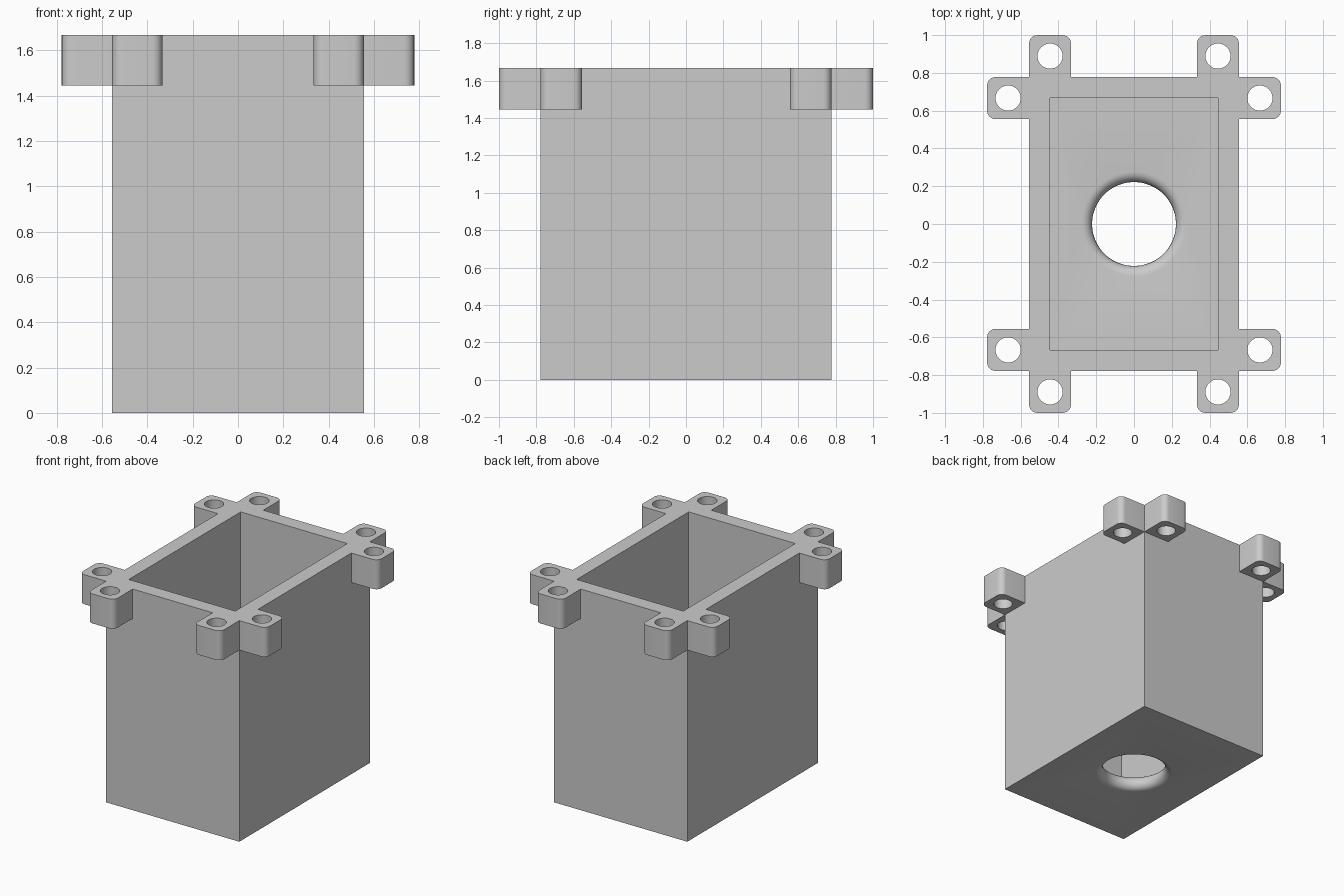
import bpy, bmesh
from math import sin, cos, pi

cube = bpy.data.objects.get("Cube")
if cube:
    bpy.data.objects.remove(cube, do_unlink=True)

U = 1 / 9                           # wall thickness, the design module
BX, BY, H = 5 * U, 7 * U, 15 * U    # half width, half depth, height
LUG = 2 * U                         # lug width, reach and height
ZL = H - LUG                        # underside of the lugs
HOLE, BOLT, ROUND = 2 * U, 0.6 * U, 0.4 * U
SEG = 48

bm = bmesh.new()


def face(points, smooth=False):
    f = bm.faces.new([bm.verts.new(p) for p in points])
    f.smooth = smooth


def circle(r, n, cx=0, cy=0):
    return [(cx + r * cos(2 * pi * i / n), cy + r * sin(2 * pi * i / n)) for i in range(n)]


def strip(lower, upper, closed=True):
    """Join two equal rows of points with quads."""
    n = len(lower)
    for i in range(n if closed else n - 1):
        j = (i + 1) % n
        face((lower[i], lower[j], upper[j], upper[i]))


def at(points, z):
    return [(x, y, z) for x, y in points]


def prism(points, z0, z1, closed=True):
    strip(at(points, z0), at(points, z1), closed)


def lug_path(half, wall):
    """Open outline of one lug: along the wall and outward from it."""
    a, b, out = half - LUG, half, wall + LUG
    arc = [(ROUND * sin(k * pi / 12), ROUND * cos(k * pi / 12)) for k in range(7)]
    left = [(a + ROUND - c, out - ROUND + s) for s, c in arc]
    right = [(b - ROUND + c, out - ROUND + s) for s, c in reversed(arc)]
    return [(a, wall)] + left + right + [(b, wall)]


# Outer walls, notched at the top corners where the lugs attach
def wall_outline(half):
    m = half - LUG
    return [(-half, 0), (half, 0), (half, ZL), (m, ZL),
            (m, H), (-m, H), (-m, ZL), (-half, ZL)]


for s in (-1, 1):
    face([(u, s * BY, z) for u, z in wall_outline(BX)])
    face([(s * BX, u, z) for u, z in wall_outline(BY)])

# Eight bolt lugs with through holes
for sx in (-1, 1):
    for sy in (-1, 1):
        end_lug = lug_path(BX, BY)
        side_lug = [(y, x) for x, y in lug_path(BY, BX)]
        for path, cx, cy in ((end_lug, BX - U, BY + U), (side_lug, BX + U, BY - U)):
            prism([(sx * x, sy * y) for x, y in path], ZL, H, closed=False)
            prism(circle(BOLT, 32, sx * cx, sy * cy), ZL, H)

# Cavity walls
ix, iy = BX - U, BY - U
prism([(-ix, -iy), (ix, -iy), (ix, iy), (-ix, iy)], U, H)

# Fully rounded rim of the floor hole
STEPS = 12
rings = []
for k in range(STEPS + 1):
    t = -pi / 2 + pi * k / STEPS
    rings.append(at(circle(HOLE + U / 2 * (1 - cos(t)), SEG), U / 2 * (1 + sin(t))))
for low, high in zip(rings, rings[1:]):
    strip(low, high)

bmesh.ops.remove_doubles(bm, verts=bm.verts, dist=1e-4)


# Flat horizontal faces: bottom, floor, rim and lug undersides
def fill(z, keep=lambda c: True):
    edges = [e for e in bm.edges if e.is_boundary
             and all(abs(v.co.z - z) < 1e-4 for v in e.verts)
             and keep((e.verts[0].co + e.verts[1].co) / 2)]
    bmesh.ops.triangle_fill(bm, use_beauty=True, use_dissolve=False, edges=edges)


for z in (0, U, H):
    fill(z)
for sx in (-1, 1):
    for sy in (-1, 1):
        fill(ZL, lambda c: c.x * sx > 0 and c.y * sy > 0 and abs(c.y) > BY - 1e-4)
        fill(ZL, lambda c: c.x * sx > 0 and c.y * sy > 0 and abs(c.x) > BX - 1e-4)

bmesh.ops.recalc_face_normals(bm, faces=bm.faces)
mesh = bpy.data.meshes.new("housing")
bm.to_mesh(mesh)
bm.free()

housing = bpy.data.objects.new("housing", mesh)
bpy.context.collection.objects.link(housing)

# Plain grey material
grey = bpy.data.materials.new("light_grey")
grey.use_nodes = True
colour = (0.6, 0.6, 0.6, 1)
grey.diffuse_color = colour
grey.node_tree.nodes["Principled BSDF"].inputs["Base Color"].default_value = colour
mesh.materials.append(grey)

bpy.context.view_layer.objects.active = housing
housing.select_set(True)
bpy.ops.object.shade_smooth_by_angle(angle=pi / 6)
